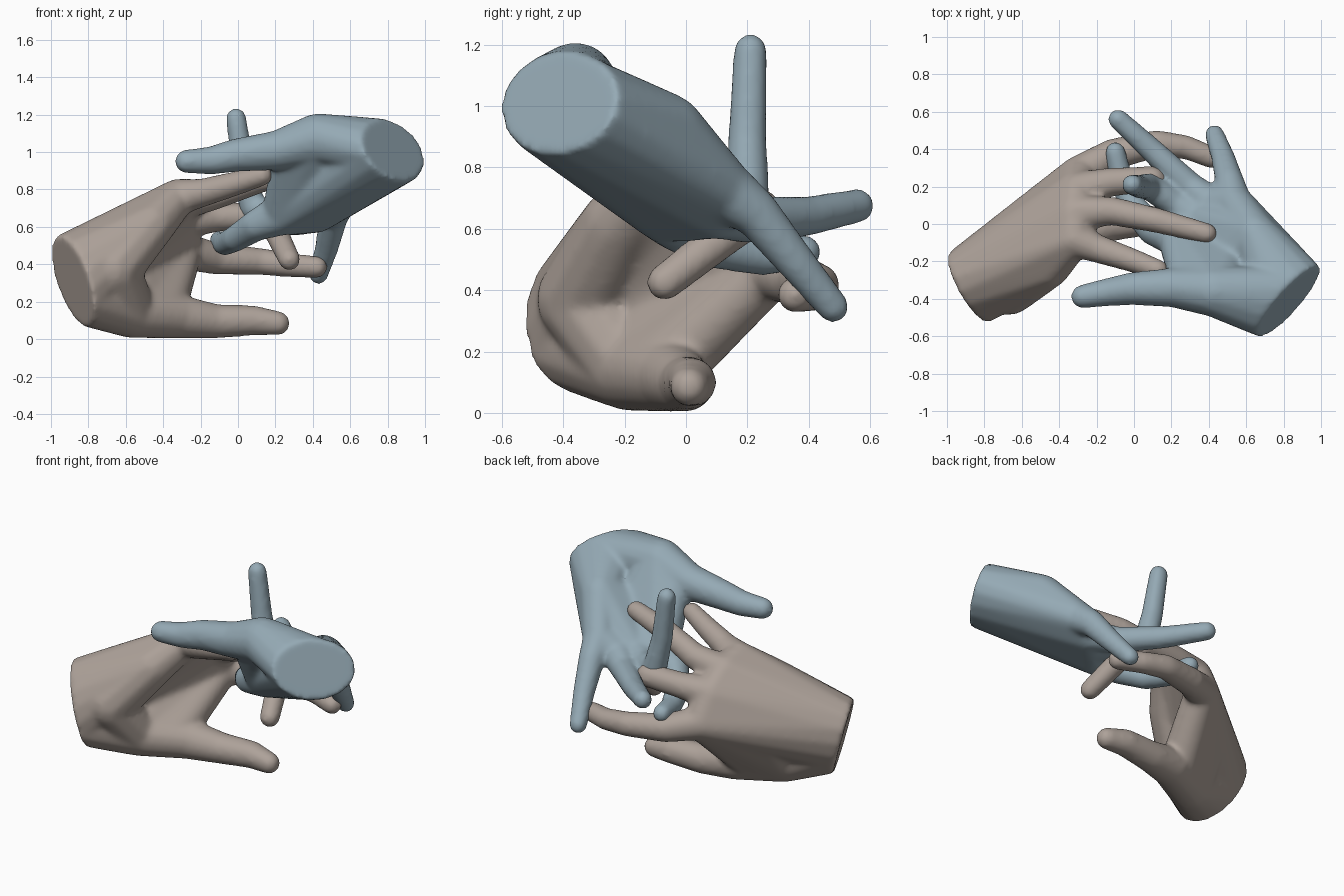
import bpy, bmesh, math
from mathutils import Vector

if "Cube" in bpy.data.objects:
    bpy.data.objects.remove(bpy.data.objects["Cube"])


def ball(x, y, z, r):
    """Points on a sphere, used as hull support."""
    pts = []
    for i in range(1, 8):
        a = math.pi * i / 8
        for j in range(14):
            t = math.tau * j / 14
            pts.append(Vector((x + r * math.sin(a) * math.cos(t),
                               y + r * math.sin(a) * math.sin(t), z + r * math.cos(a))))
    return pts + [Vector((x, y, z + r)), Vector((x, y, z - r))]


def ring(c, a, b):
    """Elliptical wrist cut."""
    c, a, b = Vector(c), Vector(a), Vector(b)
    return [c + a * math.cos(math.tau * k / 16) + b * math.sin(math.tau * k / 16)
            for k in range(16)]


def hull(bm, *groups):
    """Add the convex hull of some point groups as one closed piece."""
    t = bmesh.new()
    for g in groups:
        for p in g:
            t.verts.new(p)
    res = bmesh.ops.convex_hull(t, input=t.verts[:])
    junk = set(res["geom_interior"]) | set(res["geom_unused"])
    bmesh.ops.delete(t, geom=[v for v in junk if isinstance(v, bmesh.types.BMVert)], context='VERTS')
    me = bpy.data.meshes.new("piece")
    t.to_mesh(me)
    t.free()
    bm.from_mesh(me)
    bpy.data.meshes.remove(me)


def hand(name, color, wrist, fingers, thumb, side, extra):
    bm = bmesh.new()
    # fingers and thumb: chains of tapered segments
    for chain in fingers + [thumb]:
        for p, q in zip(chain, chain[1:]):
            hull(bm, ball(*p), ball(*q))
    # palm: wrist joined to each pair of neighbouring knuckles
    for f, g in zip(fingers, fingers[1:]):
        hull(bm, wrist, ball(*f[0]), ball(*g[0]))
    # ball of the thumb, outer edge of the palm, and webbing
    hull(bm, wrist, ball(*thumb[0]))
    hull(bm, wrist, ball(*side), ball(*fingers[-1][0]))
    for group in extra:
        hull(bm, *[ball(*p) for p in group])
    me = bpy.data.meshes.new(name)
    bm.to_mesh(me)
    bm.free()
    ob = bpy.data.objects.new(name, me)
    bpy.context.collection.objects.link(ob)
    # fuse the pieces into one skin and soften the joins
    m = ob.modifiers.new("fuse", 'REMESH')
    m.mode = 'VOXEL'
    m.voxel_size = 0.014
    m.use_smooth_shade = True
    s = ob.modifiers.new("soften", 'SMOOTH')
    s.factor = 0.5
    s.iterations = 12
    mat = bpy.data.materials.new(name + "_skin")
    mat.diffuse_color = color
    mat.use_nodes = True
    mat.node_tree.nodes["Principled BSDF"].inputs["Base Color"].default_value = mat.diffuse_color
    me.materials.append(mat)
    return ob


# lower left hand: index, middle, ring, little
li = [(-.29, .27, .47, .10), (-.12, .37, .43, .085), (.12, .43, .415, .073), (.28, .41, .395, .065), (.42, .355, .385, .06)]
lm = [(-.31, .18, .63, .10), (-.12, .225, .65, .078), (.10, .24, .66, .071), (.20, .13, .58, .066), (.275, -.07, .425, .06)]
lr = [(-.32, .06, .73, .10), (-.12, .07, .77, .077), (.12, .02, .85, .068), (.39, -.05, .89, .056)]
ll = [(-.32, -.08, .76, .098), (-.20, -.13, .78, .077), (-.02, -.19, .83, .066), (.13, -.245, .875, .056)]
lt = [(-.57, -.18, .14, .135), (-.32, -.05, .12, .118), (-.12, 0, .095, .092), (.08, .02, .10, .081), (.215, .01, .085, .064)]
l_wrist = ring((-.885, -.34, .31), (-.09, .05, .24), (.075, -.185, .05))
hand("lower_hand", (.42, .36, .32, 1), l_wrist, [li, lm, lr, ll], lt, (-.46, -.22, .61, .125),
     [[lt[0], (-.40, -.08, .14, .12), li[0]],
      [(-.67, -.34, .37, .15), lt[0]],
      [(-.67, -.34, .37, .15), (-.46, -.22, .61, .125)],
      [lt[0], (-.55, -.01, .36, .13), li[0]]])

# upper right hand: index, middle, ring, little
ri = [(.24, -.07, .67, .115), (.10, -.03, .61, .085), (-.01, .10, .54, .072), (-.07, .25, .51, .064), (-.10, .385, .525, .056)]
rm = [(.34, .03, .66, .10), (.22, .11, .65, .078), (.08, .20, .70, .073), (.03, .20, .90, .064), (-.01, .21, 1.18, .056)]
rr = [(.42, .10, .665, .098), (.30, .20, .63, .078), (.10, .39, .64, .066), (-.085, .56, .675, .056)]
rl = [(.53, .12, .73, .10), (.51, .23, .65, .078), (.475, .36, .49, .064), (.43, .48, .345, .053)]
rt = [(.43, -.36, 1.07, .138), (.22, -.34, 1.01, .108), (.0, -.345, .985, .09), (-.14, -.365, .955, .076), (-.275, -.388, .95, .064)]
r_wrist = ring((.83, -.415, 1.01), (.17, .18, -.04), (-.02, .07, .165))
hand("upper_hand", (.30, .40, .46, 1), r_wrist, [ri, rm, rr, rl], rt, (.65, -.06, .92, .12),
     [[rt[0], (.29, -.31, 1.0, .10), ri[0]],
      [rt[0], (.50, -.20, .84, .13), ri[0]],
      [(.50, -.20, .83, .12), (.65, -.06, .92, .12), rm[0]]])
